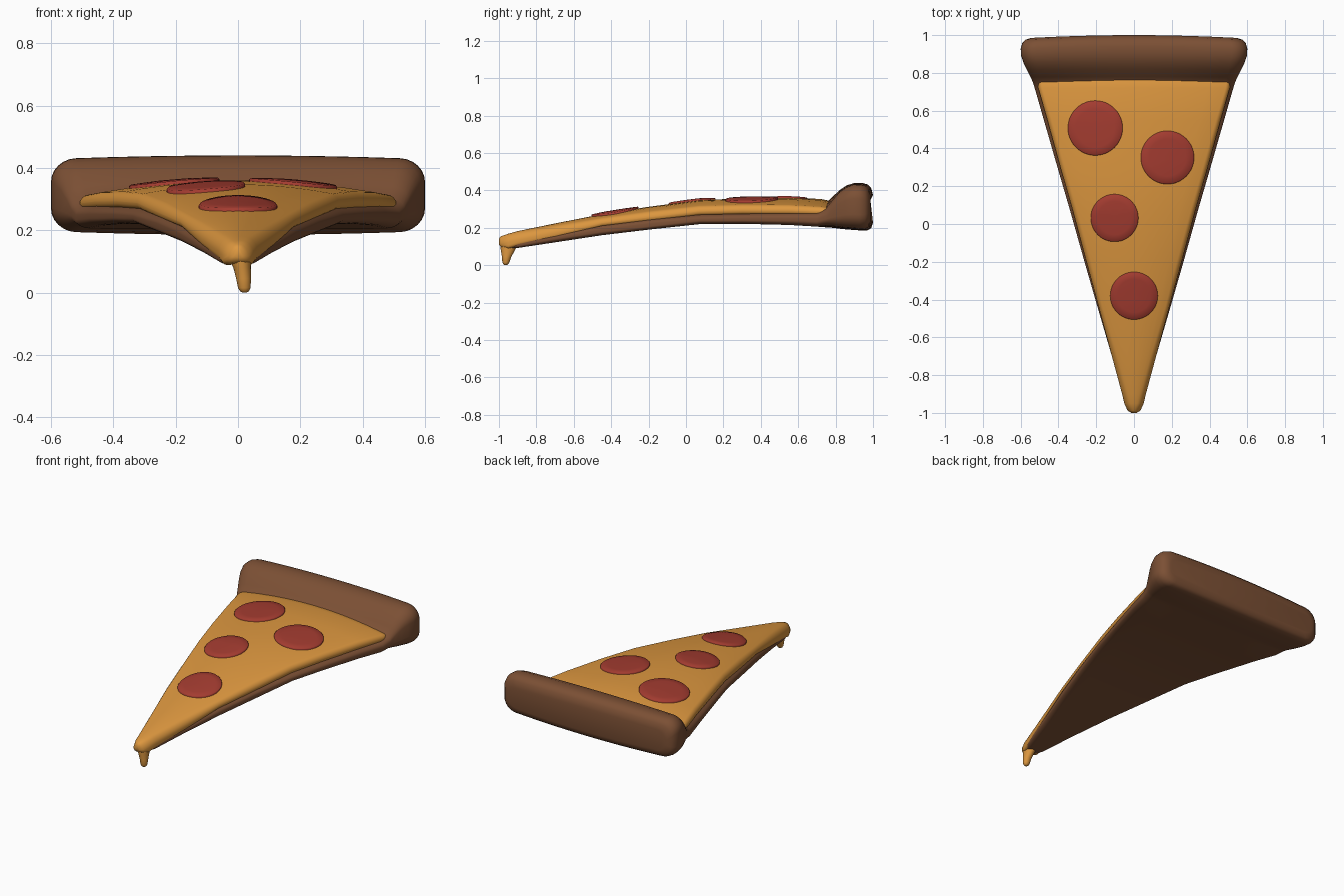
import bpy, bmesh, math

def material(name, rgb):
    m = bpy.data.materials.new(name)
    m.diffuse_color = (*rgb, 1)
    return m

BROWN = material("baked_crust", (0.20, 0.08, 0.035))
ORANGE = material("melted_cheese", (0.72, 0.31, 0.05))
RED = material("pepperoni_red", (0.37, 0.045, 0.03))

def finish(name, bm, mat, angle=60):
    bmesh.ops.recalc_face_normals(bm, faces=bm.faces)
    me = bpy.data.meshes.new(name)
    bm.to_mesh(me)
    bm.free()
    ob = bpy.data.objects.new(name, me)
    bpy.context.collection.objects.link(ob)
    me.materials.append(mat)
    bpy.ops.object.select_all(action='DESELECT')
    ob.select_set(True)
    bpy.context.view_layer.objects.active = ob
    bpy.ops.object.shade_smooth_by_angle(angle=math.radians(angle))
    return ob

def loft(name, rings, mat):
    bm = bmesh.new()
    loops = [[bm.verts.new(p) for p in ring] for ring in rings]
    n = len(loops[0])
    for a, b in zip(loops, loops[1:]):
        for i in range(n):
            bm.faces.new((a[i], a[(i + 1) % n], b[(i + 1) % n], b[i]))
    bm.faces.new(loops[0])
    bm.faces.new(loops[-1])
    return finish(name, bm, mat)

def section(y, w, zb, zt, top_crown, r, bottom_crown=0.0, bow=0.0):
    """Rounded rectangle across x whose top and bottom sag towards the sides."""
    r = min(r, w * 0.95, (zt - zb) * 0.49)
    h = zt - zb
    flat = []
    corners = [(w - r, h - r, 0), (-w + r, h - r, 90), (-w + r, r, 180), (w - r, r, 270)]
    for k, (cx, cz, a0) in enumerate(corners):
        for i in range(7):
            a = math.radians(a0 + 15 * i)
            flat.append((cx + r * math.cos(a), cz + r * math.sin(a)))
        if k in (0, 2):                      # extra points along the long edges
            s = 1 if k == 0 else -1
            z = h if k == 0 else 0
            flat += [(s * (w - r) * (1 - i / 5), z) for i in range(1, 10)]
    ring = []
    for x, z in flat:
        t = z / h
        drop = (top_crown * t + bottom_crown * (1 - t)) * (x / w) ** 2
        ring.append((x, y - bow * (x / w) ** 2, zb + z - drop))
    return ring

# Bread base and raised rim: y, half width, bottom, top, crown, corner radius
BASE = [
    (-0.96, 0.030, 0.088, 0.135, 0.010, 0.02),
    (-0.90, 0.060, 0.092, 0.150, 0.020, 0.02),
    (-0.70, 0.117, 0.122, 0.190, 0.025, 0.03),
    (-0.45, 0.190, 0.160, 0.240, 0.030, 0.03),
    (-0.20, 0.262, 0.190, 0.280, 0.040, 0.03),
    (0.07, 0.338, 0.219, 0.305, 0.040, 0.035),
    (0.30, 0.405, 0.221, 0.315, 0.045, 0.035),
    (0.55, 0.477, 0.215, 0.320, 0.045, 0.04),
    (0.70, 0.520, 0.206, 0.322, 0.045, 0.045),
    (0.75, 0.535, 0.202, 0.335, 0.035, 0.05),
    (0.78, 0.548, 0.200, 0.362, 0.025, 0.055),
    (0.82, 0.567, 0.195, 0.400, 0.018, 0.065),
    (0.86, 0.585, 0.191, 0.427, 0.014, 0.075),
    (0.90, 0.598, 0.188, 0.439, 0.012, 0.08),
    (0.94, 0.600, 0.185, 0.440, 0.012, 0.08),
    (0.97, 0.592, 0.186, 0.432, 0.012, 0.08),
    (0.99, 0.575, 0.198, 0.412, 0.012, 0.075),
    (1.00, 0.545, 0.228, 0.375, 0.012, 0.06),
]
loft("crust", [section(*s, bottom_crown=-0.012 if s[0] > 0.7 else 0,
                       bow=0.015 * max(0, (s[0] - 0.75) / 0.25)) for s in BASE], BROWN)

# Cheese layer: y, half width, underside, top, crown, corner radius
CHEESE = [
    (-1.00, 0.014, 0.110, 0.142, 0.005, 0.02),
    (-0.988, 0.034, 0.095, 0.155, 0.010, 0.03),
    (-0.95, 0.051, 0.092, 0.168, 0.015, 0.03),
    (-0.90, 0.063, 0.110, 0.182, 0.018, 0.03),
    (-0.70, 0.117, 0.155, 0.223, 0.020, 0.03),
    (-0.45, 0.184, 0.228, 0.272, 0.025, 0.03),
    (-0.20, 0.252, 0.258, 0.312, 0.030, 0.03),
    (0.07, 0.324, 0.296, 0.347, 0.034, 0.03),
    (0.30, 0.390, 0.305, 0.357, 0.038, 0.03),
    (0.55, 0.459, 0.308, 0.360, 0.042, 0.03),
    (0.72, 0.507, 0.308, 0.354, 0.045, 0.03),
    (0.765, 0.510, 0.305, 0.345, 0.045, 0.03),
    (0.80, 0.490, 0.300, 0.330, 0.045, 0.03),
]
loft("cheese", [section(*s, bottom_crown=s[4]) for s in CHEESE], ORANGE)

# Cheese drip hanging off the tip: z, x centre, y centre, x radius, y radius
DRIP = [
    (0.000, 0.021, -0.964, 0.006, 0.006), (0.004, 0.021, -0.964, 0.014, 0.012),
    (0.015, 0.020, -0.963, 0.020, 0.019), (0.045, 0.018, -0.959, 0.024, 0.025),
    (0.080, 0.013, -0.952, 0.028, 0.038), (0.110, 0.006, -0.948, 0.036, 0.046),
    (0.140, 0.000, -0.950, 0.040, 0.045), (0.152, 0.000, -0.952, 0.025, 0.025),
]
loft("cheese_drip", [[(x + rx * math.cos(i * math.tau / 24), y + ry * math.sin(i * math.tau / 24), z)
                      for i in range(24)] for z, x, y, rx, ry in DRIP], ORANGE)

def cheese_top(x, y):
    for a, b in zip(CHEESE, CHEESE[1:]):
        if a[0] <= y <= b[0]:
            t = (y - a[0]) / (b[0] - a[0])
            w, _, z, crown = [a[k] + t * (b[k] - a[k]) for k in (1, 2, 3, 4)]
            return z - crown * (x / w) ** 2

# Pepperoni discs draped over the cheese: x, y, radius
for n, (px, py, r) in enumerate([(-0.205, 0.508, 0.145), (0.177, 0.352, 0.141),
                                 (-0.103, 0.032, 0.126), (0.0, -0.38, 0.126)]):
    rings = []
    for f, lift in ((1.0, -0.012), (1.0, 0.006), (0.97, 0.010), (0.7, 0.011), (0.4, 0.012), (0.1, 0.012)):
        ring = []
        for i in range(48):
            a = i * math.tau / 48
            x, y = px + r * f * math.cos(a), py + r * f * math.sin(a)
            ring.append((x, y, cheese_top(x, y) + lift))
        rings.append(ring)
    loft(f"pepperoni_{n + 1}", rings, RED)
